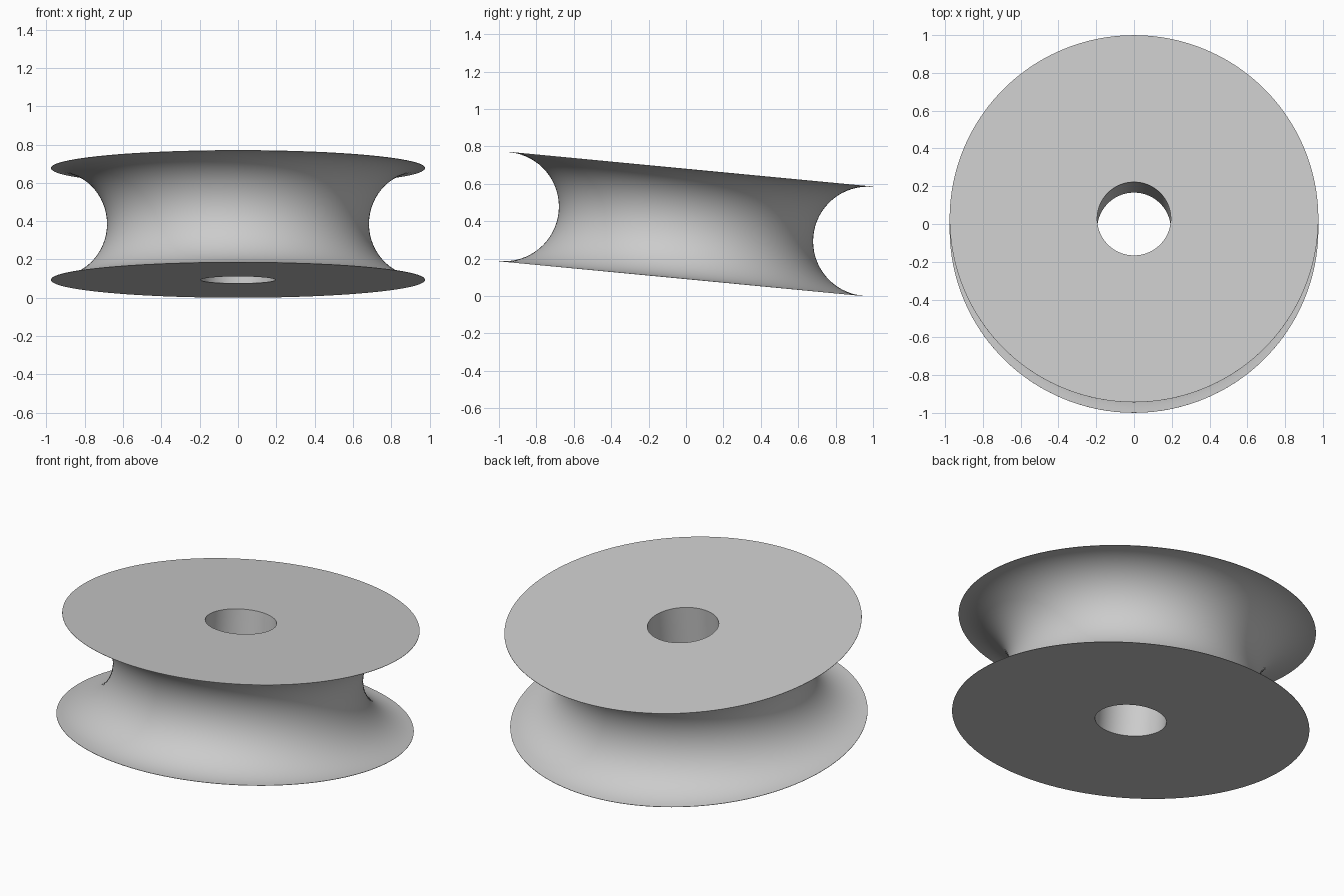
import bpy, bmesh
from math import sin, cos, pi, radians
from mathutils import Matrix

cube = bpy.data.objects.get("Cube")
if cube:
    bpy.data.objects.remove(cube)

RIM, HOLE, HALF, GROOVE = 0.976, 0.195, 0.294, 0.292
TILT = radians(5.45)
SEGMENTS, ARC_STEPS = 160, 32

grey = bpy.data.materials.new("plain grey")
grey.use_nodes = True
colour = (0.6, 0.6, 0.6, 1)
grey.diffuse_color = colour
grey.node_tree.nodes["Principled BSDF"].inputs["Base Color"].default_value = colour

# Half section: bore, flat faces and a half-round groove
profile = [(HOLE, -HALF), (RIM, -HALF)]
for i in range(ARC_STEPS + 1):
    a = -pi / 2 + pi * i / ARC_STEPS
    profile.append((RIM - GROOVE * cos(a), GROOVE * sin(a)))
profile += [(RIM, HALF), (HOLE, HALF)]

# Spin the closed section around the axle
bm = bmesh.new()
verts = [bm.verts.new((r, 0, z)) for r, z in profile]
edges = [bm.edges.new((v, verts[(i + 1) % len(verts)])) for i, v in enumerate(verts)]
bmesh.ops.spin(bm, geom=verts + edges, cent=(0, 0, 0), axis=(0, 0, 1),
               angle=2 * pi, steps=SEGMENTS, use_merge=True)
bmesh.ops.remove_doubles(bm, verts=bm.verts, dist=0.0001)
bmesh.ops.recalc_face_normals(bm, faces=bm.faces)

# Lean the wheel and rest its lowest edge on the ground
bm.transform(Matrix.Rotation(-TILT, 4, "X"))
bm.transform(Matrix.Translation((0, 0, -min(v.co.z for v in bm.verts))))

mesh = bpy.data.meshes.new("grooved_wheel")
bm.to_mesh(mesh)
bm.free()
mesh.materials.append(grey)
wheel = bpy.data.objects.new("grooved_wheel", mesh)
bpy.context.collection.objects.link(wheel)
bpy.context.view_layer.objects.active = wheel
wheel.select_set(True)
bpy.ops.object.shade_smooth_by_angle(angle=radians(30))
